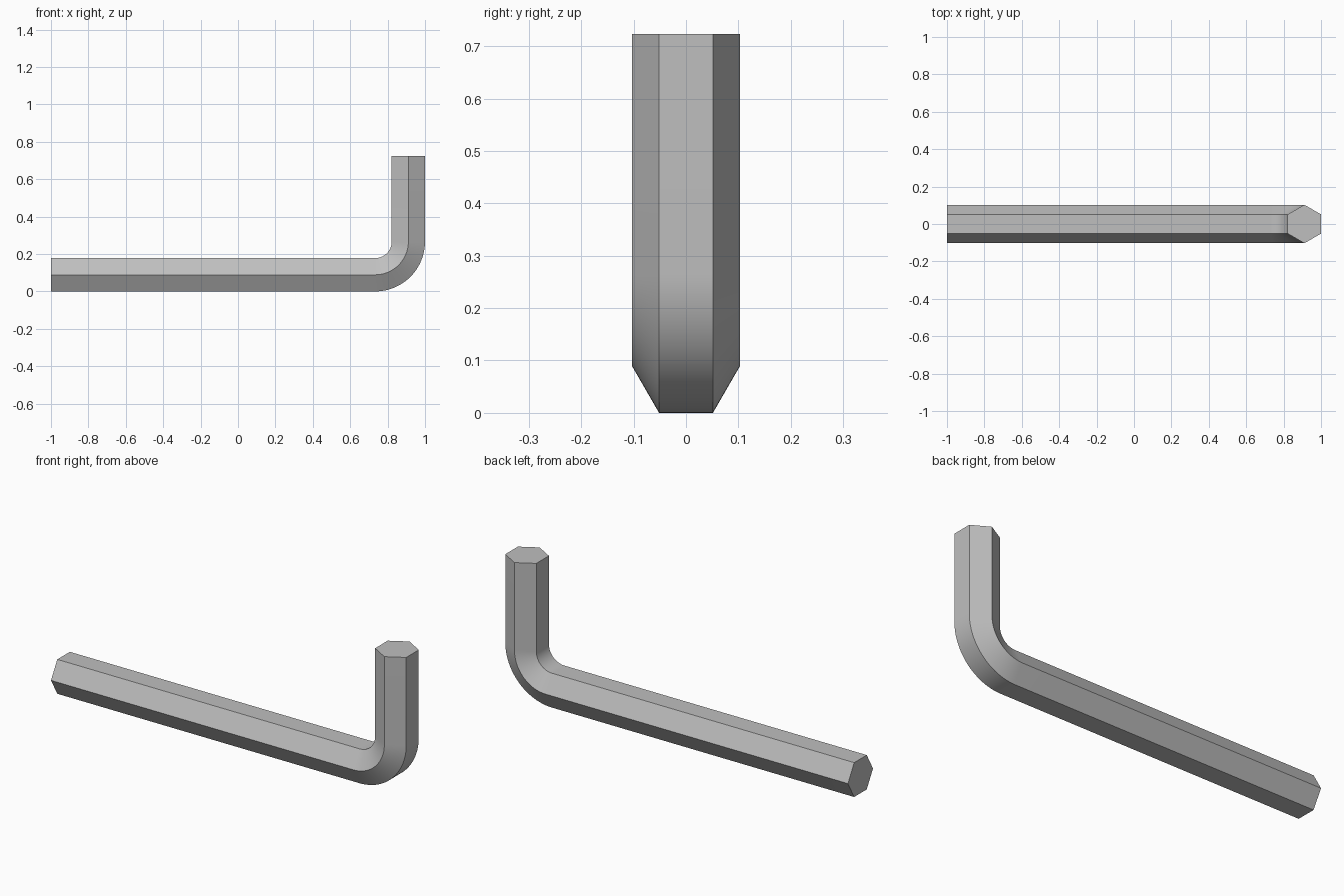
import bpy, bmesh, math
from mathutils import Vector

cube = bpy.data.objects.get("Cube")
if cube:
    bpy.data.objects.remove(cube, do_unlink=True)

APOTHEM = 0.089                        # half the width across flats
CORNER = APOTHEM / math.cos(math.pi / 6)
BEND = 0.178                           # bend radius of the centre line
HEIGHT = 0.723
STEPS = 24

steel = bpy.data.materials.new("steel_grey")
steel.use_nodes = True
colour = (0.52, 0.52, 0.52, 1.0)
steel.diffuse_color = colour
steel.node_tree.nodes["Principled BSDF"].inputs["Base Color"].default_value = colour

# Centre line: long arm, quarter bend, short arm (point, outward direction)
bend_x, bend_z = 1 - APOTHEM - BEND, APOTHEM + BEND
path = [(Vector((-1, 0, APOTHEM)), Vector((0, 0, -1)))]
for i in range(STEPS + 1):
    a = math.pi / 2 * i / STEPS
    out = Vector((math.sin(a), 0, -math.cos(a)))
    path.append((Vector((bend_x, 0, bend_z)) + out * BEND, out))
path.append((Vector((1 - APOTHEM, 0, HEIGHT)), Vector((1, 0, 0))))

# Hexagonal section swept along the centre line
bm = bmesh.new()
rings = []
for point, out in path:
    ring = []
    for k in range(6):
        a = math.pi / 3 * k
        offset = out * (CORNER * math.sin(a)) + Vector((0, CORNER * math.cos(a), 0))
        ring.append(bm.verts.new(point + offset))
    rings.append(ring)
for r, s in zip(rings, rings[1:]):
    for k in range(6):
        n = (k + 1) % 6
        bm.faces.new((r[k], r[n], s[n], s[k]))
bm.faces.new(rings[0])
bm.faces.new(rings[-1])
bmesh.ops.recalc_face_normals(bm, faces=bm.faces)

mesh = bpy.data.meshes.new("hex_key")
bm.to_mesh(mesh)
bm.free()
mesh.materials.append(steel)
key = bpy.data.objects.new("hex_key", mesh)
bpy.context.collection.objects.link(key)

# Smooth bend, crisp long edges and ends
bpy.ops.object.select_all(action='DESELECT')
key.select_set(True)
bpy.context.view_layer.objects.active = key
bpy.ops.object.shade_smooth_by_angle(angle=math.radians(30))
